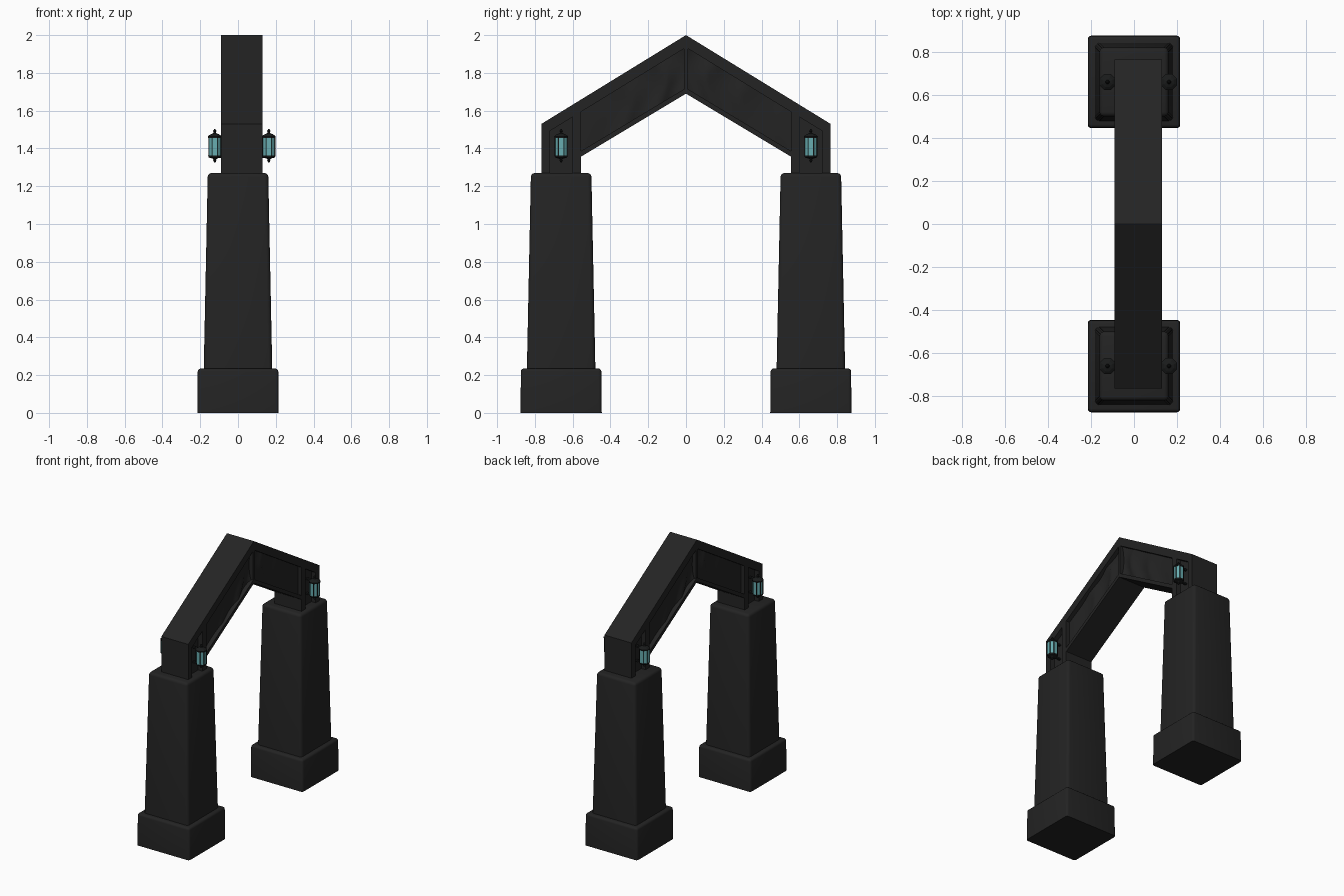
import bpy, bmesh, math

if "Cube" in bpy.data.objects:
    bpy.data.objects.remove(bpy.data.objects["Cube"])

def mat(name, c):
    m = bpy.data.materials.new(name)
    m.diffuse_color = (*c, 1)
    m.use_nodes = True
    m.node_tree.nodes["Principled BSDF"].inputs["Base Color"].default_value = m.diffuse_color
    return m

STONE = mat("charcoal stone", (0.017, 0.017, 0.017))
IRON = mat("black iron", (0.010, 0.011, 0.011))
GLASS = mat("teal glass", (0.14, 0.42, 0.44))
CX, HALF, CORE = 0.02, 0.11, 0.075   # arch centre, half depth, recessed half depth

def finish(bm, name, material, smooth=True):
    bmesh.ops.recalc_face_normals(bm, faces=bm.faces)
    me = bpy.data.meshes.new(name)
    bm.to_mesh(me)
    bm.free()
    ob = bpy.data.objects.new(name, me)
    bpy.context.collection.objects.link(ob)
    me.materials.append(material)
    if smooth:
        bpy.ops.object.select_all(action='DESELECT')
        ob.select_set(True)
        bpy.context.view_layer.objects.active = ob
        bpy.ops.object.shade_smooth_by_angle(angle=math.radians(35))
    return ob

def frustum(name, y, z0, z1, h0, h1, bevel):
    """Square tapered block; bottom edges stay sharp."""
    bm = bmesh.new()
    bmesh.ops.create_cube(bm, size=2)
    for v in bm.verts:
        top = v.co.z > 0
        h = h1 if top else h0
        v.co = (v.co.x * h, y + v.co.y * h, z1 if top else z0)
    edges = [e for e in bm.edges if max(v.co.z for v in e.verts) > z1 - 0.001]
    bmesh.ops.bevel(bm, geom=edges, offset=bevel, segments=3, affect='EDGES', profile=0.5)
    return finish(bm, name, STONE)

def add_prism(bm, pts, half):
    """Extrude a y-z outline symmetrically about the arch centre."""
    a = [bm.verts.new((CX - half, y, z)) for y, z in pts]
    b = [bm.verts.new((CX + half, y, z)) for y, z in pts]
    bm.faces.new(a)
    bm.faces.new(b[::-1])
    n = len(pts)
    for i in range(n):
        bm.faces.new((a[i], b[i], b[(i + 1) % n], a[(i + 1) % n]))

def top(y):
    return 2.0 - 0.614 * y

def under(y):
    return 1.69 - 0.6 * y

# stone arch: recessed core and raised rims, both halves
core, rim = bmesh.new(), bmesh.new()
for s in (-1, 1):
    def m(pts):
        return [(s * y, z) for y, z in pts]
    add_prism(core, m([(0.75, 1.25), (0.75, top(0.75) - 0.02), (0, 1.98),
                       (0, 1.70), (0.565, under(0.565) + 0.01), (0.565, 1.25)]), CORE)
    f = 0.065
    add_prism(rim, m([(0.765, 1.25), (0.765, top(0.765)), (0.72, top(0.72)), (0.72, 1.25)]), HALF)
    add_prism(rim, m([(0.72, top(0.72)), (0, 2.0), (0, 2.0 - f), (0.72, top(0.72) - f)]), HALF)
    add_prism(rim, m([(0.60, 1.25), (0.60, top(0.60) - f), (0.555, top(0.555) - f), (0.555, 1.25)]), HALF)
    add_prism(rim, m([(0.555, under(0.555)), (0.555, under(0.555) + 0.03), (0, 1.72), (0, 1.69)]), HALF)
    add_prism(rim, m([(0.01, 1.715), (0.01, 1.93), (0, 1.935), (0, 1.72)]), HALF)
finish(core, "arch_core", STONE)
finish(rim, "arch_rim", STONE)

# scalloped hollows inside the sloping panels
RIDGES = [0.0, 0.16, 0.34, 0.555]
def scallop(t):
    for a, b in zip(RIDGES, RIDGES[1:]):
        if t <= b:
            return 1 - math.sin(math.pi * (t - a) / (b - a))
    return 1
bm = bmesh.new()
N, M = 36, 6
for s in (-1, 1):
    for side in (-1, 1):
        grid = []
        for i in range(N + 1):
            y = 0.555 * i / N
            row = []
            for j in range(M + 1):
                w = j / M
                z = under(y) + 0.02 + w * (top(y) - 0.055 - under(y) - 0.02)
                bend = min(0.555, max(0.0, y + 0.06 * math.sin(math.pi * w)))
                d = CORE + 0.002 + 0.024 * scallop(bend) * (1 - y / 0.65)
                row.append(bm.verts.new((CX + side * d, s * y, z)))
            grid.append(row)
        for i in range(N):
            for j in range(M):
                q = (grid[i][j], grid[i + 1][j], grid[i + 1][j + 1], grid[i][j + 1])
                bm.faces.new(q if s * side > 0 else q[::-1])
me = bpy.data.meshes.new("scalloped_panels")
bm.to_mesh(me)
bm.free()
me.materials.append(STONE)
me.shade_smooth()
bpy.context.collection.objects.link(bpy.data.objects.new("scalloped_panels", me))

def lathe(bm, x, y, profile, sides=8):
    """Faceted turned shape from (radius, z) points."""
    rings = []
    for r, z in profile:
        rings.append([bm.verts.new((x + r * math.cos(2 * math.pi * (k + 0.5) / sides),
                                    y + r * math.sin(2 * math.pi * (k + 0.5) / sides), z))
                      for k in range(sides)])
    for a, b in zip(rings, rings[1:]):
        for k in range(sides):
            bm.faces.new((a[k], a[(k + 1) % sides], b[(k + 1) % sides], b[k]))
    bm.faces.new(rings[0][::-1])
    bm.faces.new(rings[-1])

def add_box(bm, lo, hi):
    g = bmesh.ops.create_cube(bm, size=1)
    for v in g["verts"]:
        v.co = [(a + b) / 2 + c * (b - a) for a, b, c in zip(lo, hi, v.co)]

def lantern(x, y, side):
    glass = bmesh.new()
    lathe(glass, x, y, [(0.035, 1.358), (0.035, 1.462)])
    finish(glass, "lantern_glass", GLASS, False)
    iron = bmesh.new()
    # roof with finial, and base with pendant
    lathe(iron, x, y, [(0.038, 1.455), (0.040, 1.464), (0.026, 1.474), (0.010, 1.480),
                       (0.006, 1.486), (0.010, 1.492), (0.003, 1.503)])
    lathe(iron, x, y, [(0.003, 1.326), (0.010, 1.335), (0.006, 1.340), (0.012, 1.346),
                       (0.034, 1.352), (0.038, 1.362)])
    # corner bars
    for k in range(8):
        a = 2 * math.pi * (k + 0.5) / 8
        bx, by = x + 0.035 * math.cos(a), y + 0.035 * math.sin(a)
        add_box(iron, (bx - 0.002, by - 0.002, 1.358), (bx + 0.002, by + 0.002, 1.46))
    # wall brackets
    wall = CX + side * (CORE - 0.005)
    for z in (1.355, 1.463):
        add_box(iron, (min(wall, x), y - 0.008, z - 0.005), (max(wall, x), y + 0.008, z + 0.005))
    finish(iron, "lantern_frame", IRON, False)

# pillars, plinths and lanterns at both ends
for s in (-1, 1):
    y = 0.661 * s
    frustum("plinth", y, 0, 0.235, 0.215, 0.213, 0.016)
    frustum("pillar", y, 0.2, 1.27, 0.182, 0.160, 0.02)
    for side in (-1, 1):
        lantern(CX + side * 0.143, y, side)
